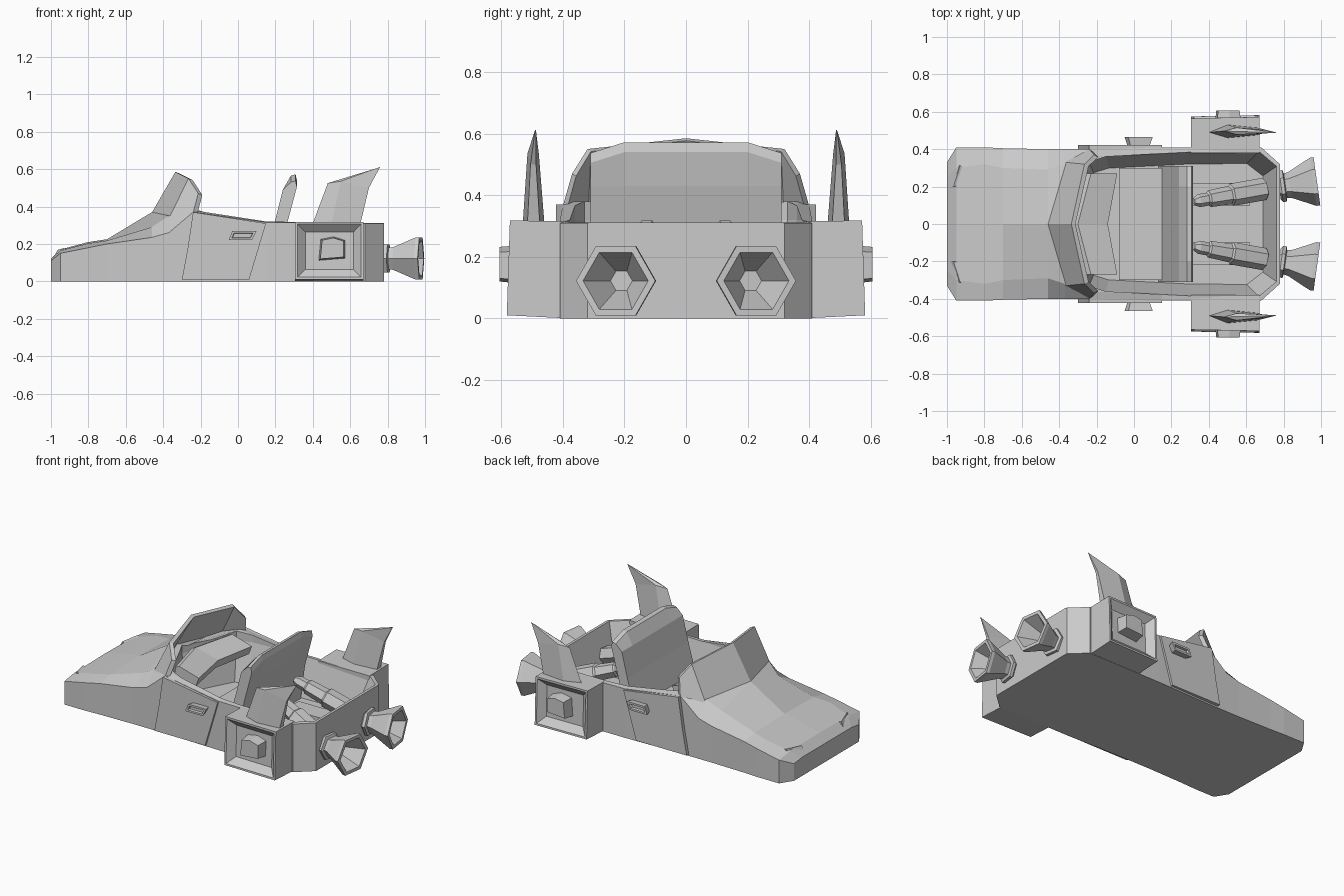
import bpy, bmesh, math
from mathutils import Vector

if "Cube" in bpy.data.objects:
    bpy.data.objects.remove(bpy.data.objects["Cube"])


def loft(name, rings, mirror=False, inset=None):
    """Closed solid through rings of equal size; inset=(width, depth) sinks the last cap."""
    bm = bmesh.new()
    vs = [[bm.verts.new(p) for p in r] for r in rings]
    n = len(rings[0])
    for a, b in zip(vs, vs[1:]):
        for i in range(n):
            j = (i + 1) % n
            bm.faces.new((a[i], a[j], b[j], b[i]))
    bm.faces.new(vs[0])
    cap = bm.faces.new(vs[-1])
    bmesh.ops.recalc_face_normals(bm, faces=bm.faces[:])
    if inset:
        for width, depth in inset:
            bmesh.ops.inset_region(bm, faces=[cap], thickness=width, depth=depth,
                                   use_even_offset=True)
    me = bpy.data.meshes.new(name)
    bm.to_mesh(me)
    bm.free()
    ob = bpy.data.objects.new(name, me)
    bpy.context.collection.objects.link(ob)
    if mirror:
        m = ob.modifiers.new("Mirror", 'MIRROR')
        m.use_axis = (False, True, False)
        m.use_mirror_merge = False
    return ob


def box(name, x, y, z, mirror=False):
    return loft(name, [[(x[0], y[0], h), (x[1], y[0], h), (x[1], y[1], h), (x[0], y[1], h)]
                       for h in z], mirror)


def plate(name, profile, y0, y1, scale0=1.0, inset=None):
    """Mirrored side plate from an x/z profile, from y0 out to y1."""
    cx = sum(p[0] for p in profile) / len(profile)
    cz = sum(p[1] for p in profile) / len(profile)
    inner = [(cx + (x - cx) * scale0, y0, cz + (z - cz) * scale0) for x, z in profile]
    return loft(name, [inner, [(x, y1, z) for x, z in profile]], True, inset)


def hex_turned(name, start, axis, steps):
    """Mirrored six-sided turned part; steps are (distance, radius)."""
    start, axis = Vector(start), Vector(axis).normalized()
    side = Vector((0, 0, 1)).cross(axis).normalized()
    up = axis.cross(side)
    rings = []
    for t, r in steps:
        rings.append([start + axis * t + side * r * math.cos(k * math.pi / 3)
                      + up * r * math.sin(k * math.pi / 3) for k in range(6)])
    return loft(name, rings, True)


# hull: x, side y, side z, mid y, mid z, centre z
stations = [(-1, .33, .11, .25, .12, .12), (-.95, .41, .15, .30, .165, .17),
            (-.8, .41, .18, .32, .203, .21), (-.7, .405, .2, .30, .218, .225),
            (-.46, .40, .235, .29, .29, .37), (-.37, .40, .26, .32, .35, .372),
            (-.24, .40, .37, .36, .38, .38), (.15, .41, .315, .38, .32, .32),
            (.68, .41, .31, .39, .312, .312), (.78, .32, .31, .30, .312, .312)]
hull = loft("hull", [[(x, -y, 0), (x, y, 0), (x, y, zs), (x, ym, zm), (x, 0, zc),
                      (x, -ym, zm), (x, -y, zs)] for x, y, zs, ym, zm, zc in stations])

# open cockpit and engine bay
half = [(-.24, .33), (-.15, .36), (.3, .385), (.67, .39), (.765, .31)]
plan = [(-.40, 0)] + half + [(x, -y) for x, y in reversed(half)]
cutter = loft("cockpit_cutter", [[(x * .9, y * .83, .08) for x, y in plan],
                                 [(x, y, .32) for x, y in plan],
                                 [(x, y, .6) for x, y in plan]])
cutter.hide_render = True
cut = hull.modifiers.new("Cockpit", 'BOOLEAN')
cut.operation, cut.solver, cut.object = 'DIFFERENCE', 'EXACT', cutter
bpy.context.view_layer.objects.active = hull
bpy.ops.object.modifier_apply(modifier=cut.name)
bpy.data.objects.remove(cutter)

# windscreen: folded strip with thickness
low = [(-.24, .40, .365), (-.37, .33, .335), (-.465, 0, .36)]
high = [(-.213, .37, .47), (-.265, .32, .55), (-.335, 0, .585)]
flip = lambda pts: pts + [(x, -y, z) for x, y, z in reversed(pts[:2])]
low, high = flip(low), flip(high)
back = lambda pts: [(x + .022, y * .965, z - .008) for x, y, z in pts]
loft("windscreen", [[a, b, c, d] for a, b, c, d in zip(low, high, back(high), back(low))])

# dashboard
loft("dashboard", [[(xf, y, .25), (xf, y, .37), (xf + .03, y, .385), (xb, y, .345), (xb - .02, y, .29)]
                   for y, xf, xb in ((-.27, -.26, -.09), (0, -.33, -.14), (.27, -.26, -.09))])

# seat
back_profile = [(.13, .08), (.2, .33), (.24, .49), (.283, .565), (.308, .572),
                (.315, .54), (.295, .43), (.26, .3), (.23, .08)]
loft("seat_back", [[(x, y, z - (drop if z > .5 else 0)) for x, z in back_profile]
                   for y, drop in ((-.31, .035), (-.2, 0), (.2, 0), (.31, .035))])
box("seat_cushion", (-.08, .16), (-.3, .3), (.07, .15))

# doors and handles
plate("door", [(-.3, .01), (-.27, .17), (-.24, .37), (.15, .31), (.06, .01)], .39, .422)
plate("door_handle", [(-.05, .22), (-.03, .27), (.1, .27), (.075, .22)], .41, .465, .75,
      [(.012, 0), (.003, -.015)])

# side pods with a sunken panel and central block
loft("side_pod", [[(.305, .38, 0), (.67, .38, 0), (.67, .38, .315), (.305, .38, .315)],
                  [(.305, .575, .01), (.67, .582, .01), (.67, .572, .318), (.305, .565, .318)]],
     True, [(.012, 0), (.042, -.04)])
plate("pod_block", [(.44, .12), (.45, .22), (.51, .232), (.565, .215), (.565, .13)], .52, .606, 1.15)

# tail fins
loft("tail_fin", [[(.40, .49, .31), (.5, .46, .31), (.655, .475, .31), (.655, .515, .31), (.5, .53, .31)],
                  [(.48, .497, .525), (.55, .478, .535), (.70, .487, .5), (.70, .505, .5), (.55, .515, .535)],
                  [(.752, .489, .608), (.755, .487, .608), (.76, .488, .612), (.76, .49, .612), (.755, .491, .61)]],
     True)

# exhaust nozzles
lean = math.radians(8)
hex_turned("exhaust_nozzle", (.775, .2, .122), (math.cos(lean), math.sin(lean), 0),
           [(0, .07), (.012, .085), (.03, .085), (.035, .066), (.06, .07), (.185, .13),
            (.205, .13), (.205, .107), (.07, .036)])

# engine tubes in the bay
hex_turned("engine_tube", (.32, .12, .30), (.39, .07, -.15),
           [(0, .02), (.03, .035), (.08, .035), (.09, .045), (.21, .05),
            (.22, .06), (.41, .06)])
box("bay_floor_plate", (.28, .62), (.1, .22), (.07, .11), True)

# headlights
loft("headlight", [[(-.99, .2, .118), (-.965, .2, .168), (-.945, .2, .165), (-.96, .2, .11)],
                   [(-.952, .32, .135), (-.93, .31, .178), (-.91, .31, .17), (-.925, .32, .125)]], True)
